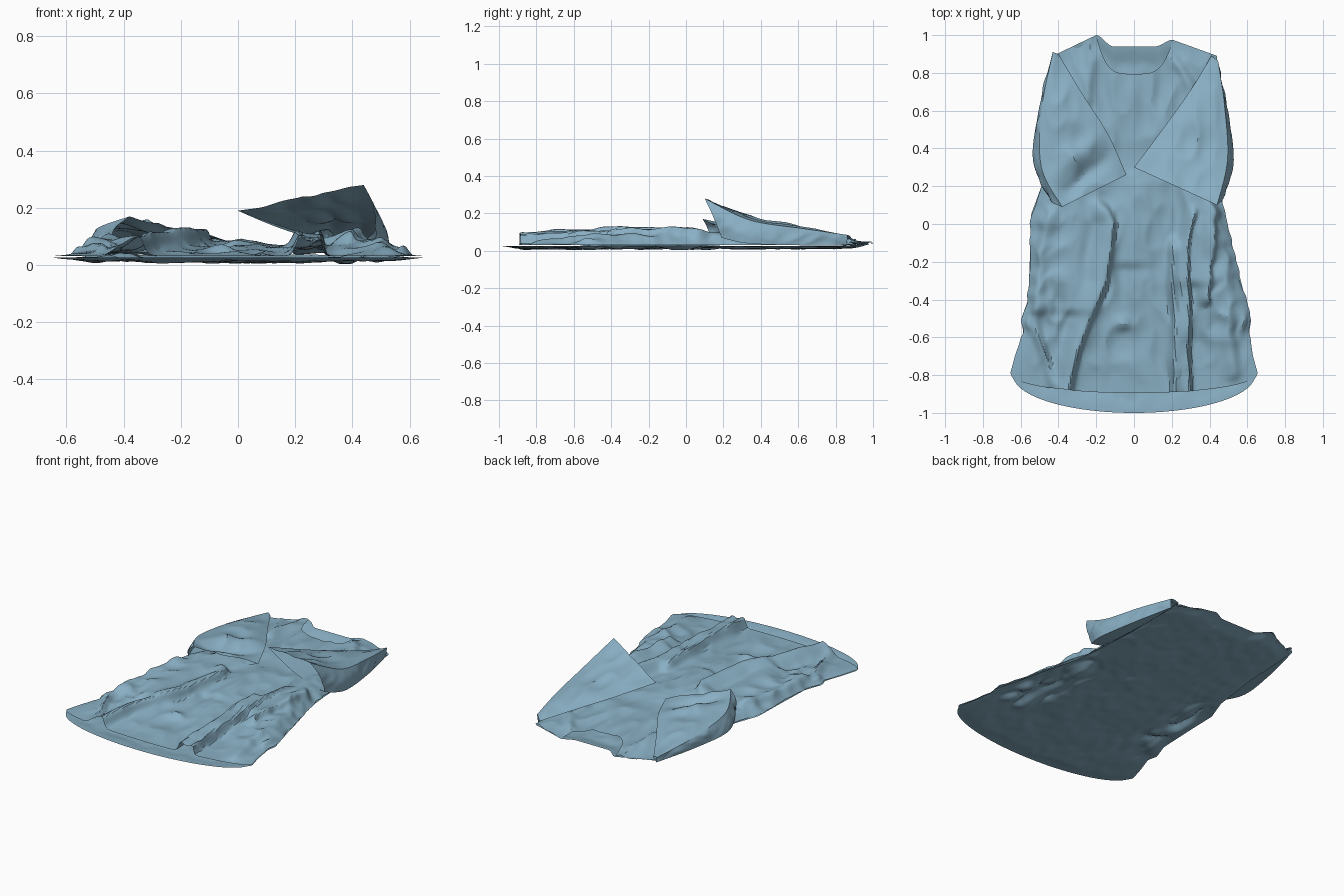
import bpy, bmesh, math
from mathutils import Vector, noise

if "Cube" in bpy.data.objects:
    bpy.data.objects.remove(bpy.data.objects["Cube"])


def interp(pts, t):
    """Piecewise-linear lookup; pts = [(key, value), ...] ascending."""
    if t <= pts[0][0]:
        return pts[0][1]
    for (a, p), (b, q) in zip(pts, pts[1:]):
        if t <= b:
            return p + (q - p) * (t - a) / (b - a)
    return pts[-1][1]


def smooth(a, b, t):
    t = min(1, max(0, (t - a) / (b - a)))
    return t * t * (3 - 2 * t)


def rough(x, y, fx, fy, seed=0.0):
    return noise.noise(Vector((x * fx + 3.1, y * fy + 7.7, seed)))


def crease(x, y, fx, fy, seed=0.0):
    return .5 - 2 * abs(rough(x, y, fx, fy, seed))


def finish(name, bm, angle=28):
    bmesh.ops.remove_doubles(bm, verts=bm.verts, dist=1e-5)
    me = bpy.data.meshes.new(name)
    bm.to_mesh(me)
    bm.free()
    ob = bpy.data.objects.new(name, me)
    bpy.context.collection.objects.link(ob)
    mat = bpy.data.materials.get("cloth") or bpy.data.materials.new("cloth")
    mat.diffuse_color = (0.25, 0.43, 0.55, 1)
    mat.use_nodes = True
    mat.node_tree.nodes["Principled BSDF"].inputs["Base Color"].default_value = mat.diffuse_color
    me.materials.append(mat)
    bpy.ops.object.select_all(action='DESELECT')
    ob.select_set(True)
    bpy.context.view_layer.objects.active = ob
    bpy.ops.object.shade_smooth_by_angle(angle=math.radians(angle))


def add_grid(bm, nu, nv, fn, flip=False):
    g = [[bm.verts.new(fn(i / nu, j / nv)) for i in range(nu + 1)] for j in range(nv + 1)]
    for j in range(nv):
        for i in range(nu):
            f = [g[j][i], g[j][i + 1], g[j + 1][i + 1], g[j + 1][i]]
            bm.faces.new(f[::-1] if flip else f)


# Garment outline: half widths of the two sides by height on the floor
LEFT = [(-.83, .64), (-.79, .655), (-.7, .63), (-.57, .585), (-.51, .6), (-.4, .56), (-.15, .55),
        (.05, .545), (.2, .49), (.5, .45), (.9, .43)]
RIGHT = [(-.83, .64), (-.79, .655), (-.7, .63), (-.57, .61), (-.51, .62), (-.3, .565), (-.15, .53),
         (.05, .475), (.2, .46), (.5, .44), (.9, .44)]


def shoulder(x):
    peak = 1.0 if x < 0 else .975
    return peak - (peak - .89) * (abs(x) - .2) / .23


def neck_back(x):
    a = abs(x)
    return shoulder(x) if a > .2 else .94 + (shoulder(math.copysign(.2, x)) - .94) * smooth(.11, .2, a)


def neck_front(x):
    a = abs(x)
    return shoulder(x) if a > .2 else .795 + (shoulder(math.copysign(.2, x)) - .795) * (a / .2) ** 4


# Long folds: path as (y, x), height, half width, sideways lean
FOLDS = [
    ([(-.97, -.41), (-.6, -.31), (-.3, -.19), (0, -.15), (.15, -.2)], .085, .045, .35),
    ([(-.97, .225), (-.5, .225), (-.05, .21)], .07, .025, -.1),
    ([(-.97, .275), (-.5, .27), (-.1, .265), (.12, .32)], .06, .024, .3),
    ([(-.45, .37), (-.2, .39), (.15, .41)], .06, .03, .4),
    ([(-.5, -.52), (-.2, -.5), (.12, -.43)], .045, .035, -.3),
    ([(-.9, -.42), (-.5, -.54)], .03, .025, .3),
    ([(-.85, .52), (-.4, .5), (0, .42)], .025, .04, .2),
    ([(-.58, -.06), (-.46, -.06)], .035, .04, .3),
    ([(-.6, -.56), (-.45, -.56)], .04, .02, 0),
    ([(-.6, .58), (-.45, .58)], .04, .02, 0),
    ([(-.5, -.33), (.35, -.3)], .035, .1, 0),
    ([(-.35, .33), (.4, .34)], .035, .1, 0),
    ([(-.25, -.02), (.3, .02)], .025, .1, 0),
    ([(.55, .3), (.7, .32), (.95, .17)], .02, .03, 0),
    ([(.6, -.26), (.95, -.22)], .015, .03, 0),
]


def outline(u, v, neck, depth):
    top = neck(.43 * u)
    low = -.8 - depth * math.sqrt(max(0, 1 - u * u))
    y = low + (top - low) * v
    return u * interp(LEFT if u < 0 else RIGHT, y), y


def even(s):
    return math.sin((s - .5) * math.pi) * .45 + (2 * s - 1) * .55


def back(s, v):
    u = even(s)
    x, y = outline(u, v, neck_back, .2)
    inner = (1 - u ** 8) * smooth(0, .06, v) * smooth(1, .95, v)
    z = .026 + .012 * smooth(.8, 1, y)
    z += inner * (-.013 + .009 * rough(x, y, 6, 5) + .006 * rough(x, y, 17, 13))
    # Gathered cloth under the skirt sides
    crumple = smooth(.22, .45, abs(x)) * smooth(.3, .1, y) * smooth(-.7, -.4, y)
    z += inner * crumple * (.012 + .04 * crease(x, y, 9, 5, 4))
    return x, y, max(z, .004 + .003 * rough(x, y, 9, 8, 5))


def front(s, v):
    u = even(s)
    x, y = outline(u, v, neck_front, .095)
    inner = 1 - abs(u) ** 10
    h = .008 * smooth(.8, 1, y)
    h += inner * .03 * smooth(-.9, -.3, y) * smooth(1, .7, y)
    dx = 0
    for path, height, w, lean in FOLDS:
        y0, y1 = path[0][0], path[-1][0]
        fade = smooth(y0, y0 + .06, y) * smooth(y1, y1 - .1, y)
        if fade == 0:
            continue
        c = interp(path, y) + .012 * rough(y, height, 5, 50, w * 90)
        k = height * fade * math.exp(-((x - c) / w) ** 2) * (1 + .25 * rough(x, y, 3, 6, 2))
        h += k * inner
        dx += lean * k * inner
    # Soft wrinkles everywhere, stronger crumpling along the skirt sides
    h += inner * (.012 * rough(x, y, 7, 4, 1) + .012 * crease(x, y, 10, 5, 2)) * smooth(0, .1, v)
    side = smooth(.28, .45, abs(x)) * smooth(-.75, -.45, y) * smooth(.35, .15, y)
    h += inner * side * (.015 + .025 * crease(x, y, 9, 6, 5))
    dx += side * .02 * rough(x, y, 9, 14, 8)
    h = .12 * math.tanh(max(h, 0) / .12)
    return x + dx, y, .032 + h


bm = bmesh.new()
add_grid(bm, 110, 120, back, flip=True)
add_grid(bm, 110, 120, front)
finish("gown_body", bm)


# Sleeves: lofted between an inner edge, a raised outer edge and a floor edge
def curve(pts, s):
    n = len(pts) - 1
    i = min(int(s * n), n - 1)
    p = [Vector(pts[min(max(i + k, 0), n)]) for k in (-1, 0, 1, 2)]
    t = s * n - i
    return .5 * (2 * p[1] + (p[2] - p[0]) * t + (2 * p[0] - 5 * p[1] + 4 * p[2] - p[3]) * t * t
                 + (3 * p[1] - p[0] - 3 * p[2] + p[3]) * t ** 3)


def sleeve(name, inner, outer, floor, sag, bulge, valley, flip):
    def point(a, s):
        I, O, P = curve(inner, s), curve(outer, s), curve(floor, s)
        a *= 3
        if a <= 1.5:      # upper layer
            t = a / 1.5
            p = I.lerp(O, t)
            arc = math.sin(math.pi * t)
            p.z += bulge * arc * math.sin(math.pi * min(s * 1.05, 1))
            q = s - .12 * t
            p.z -= valley * arc * math.exp(-((q - .78) / .06) ** 2)
            p.z += valley * .6 * arc * math.exp(-((q - .64) / .06) ** 2)
            amp = arc
        elif a <= 2:      # outer wall
            t = (a - 1.5) / .5
            p = O.lerp(P, t)
            amp = math.sin(math.pi * t) * .8
            p.x += math.copysign(.02, p.x) * amp * s
            p.x += .012 * amp * crease(p.z, p.y, 12, 9, 9)
        else:             # lower layer
            t = a - 2
            p = P.lerp(I, t)
            p.z -= sag * math.sin(math.pi * t) * s
            amp = 0
        p.z += amp * (.016 * rough(p.x, p.y, 6, 5, 3) + .012 * crease(p.x, p.y, 9, 6, 6))
        p.z = max(p.z, .02)
        return p
    bm = bmesh.new()
    add_grid(bm, 66, 50, point, flip)
    finish(name, bm)


sleeve("right_sleeve",
       [(.41, .89, .06), (.3, .71, .09), (.15, .5, .135), (0, .3, .19)],
       [(.445, .865, .085), (.48, .62, .12), (.495, .34, .165), (.44, .1, .28)],
       [(.44, .86, .03), (.495, .6, .03), (.525, .33, .04), (.48, .19, .07)],
       .03, .015, 0, False)
sleeve("left_sleeve",
       [(-.4, .9, .05), (-.28, .7, .08), (-.14, .48, .095), (-.04, .26, .085)],
       [(-.43, .91, .06), (-.49, .6, .095), (-.49, .3, .13), (-.38, .09, .17)],
       [(-.43, .91, .03), (-.5, .62, .03), (-.535, .34, .035), (-.45, .14, .05)],
       .02, .02, .035, True)
